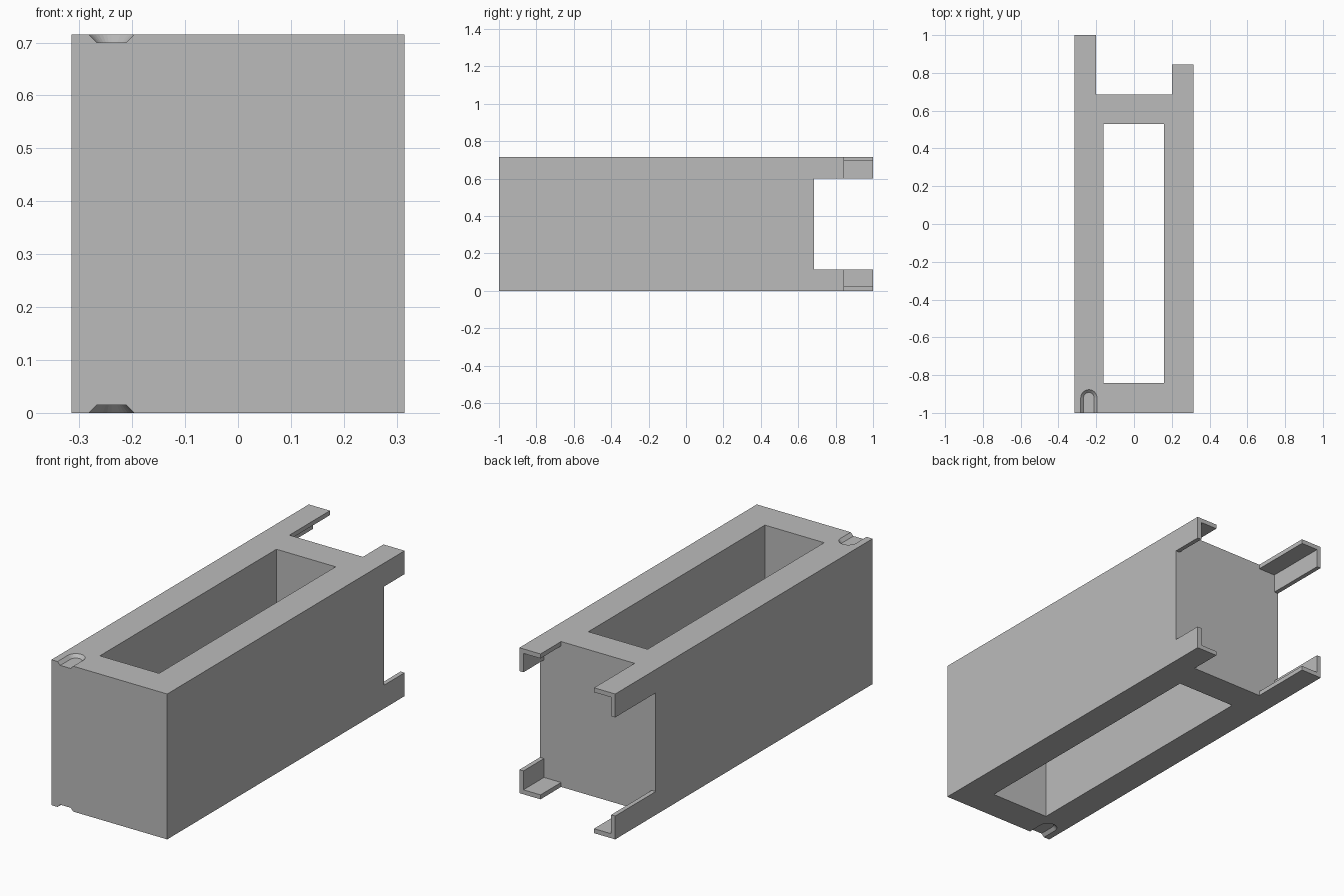
import bpy, bmesh, math
from mathutils import Vector

cube = bpy.data.objects.get("Cube")
if cube:
    bpy.data.objects.remove(cube, do_unlink=True)

HALF_W, HEIGHT, BACK = 0.315, 0.715, 0.685
WALL = 0.022          # thickness of the angle brackets
FLANGE = 0.115        # width of each bracket leg

grey = bpy.data.materials.new("plain grey")
grey.use_nodes = True
grey.diffuse_color = (0.5, 0.5, 0.5, 1)
grey.node_tree.nodes["Principled BSDF"].inputs["Base Color"].default_value = (0.5, 0.5, 0.5, 1)


def loft(name, lower, upper):
    """Closed solid between two matching rings of points."""
    bm = bmesh.new()
    a = [bm.verts.new(p) for p in lower]
    b = [bm.verts.new(p) for p in upper]
    bm.faces.new(a)
    bm.faces.new(b)
    for i in range(len(a)):
        j = (i + 1) % len(a)
        bm.faces.new((a[i], a[j], b[j], b[i]))
    bmesh.ops.recalc_face_normals(bm, faces=bm.faces)
    mesh = bpy.data.meshes.new(name)
    bm.to_mesh(mesh)
    bm.free()
    mesh.materials.append(grey)
    obj = bpy.data.objects.new(name, mesh)
    bpy.context.collection.objects.link(obj)
    return obj


def block(name, x0, x1, y0, y1, z0, z1):
    ring = [(x0, y0), (x1, y0), (x1, y1), (x0, y1)]
    return loft(name, [(x, y, z0) for x, y in ring], [(x, y, z1) for x, y in ring])


def cut(target, cutter):
    mod = target.modifiers.new("cut", "BOOLEAN")
    mod.operation = "DIFFERENCE"
    mod.solver = "EXACT"
    mod.object = cutter
    cutter.hide_render = True
    bpy.context.view_layer.objects.active = target
    bpy.ops.object.modifier_apply(modifier=mod.name)
    bpy.data.objects.remove(cutter, do_unlink=True)


def slot_ring(radius, z, cx=-0.239, cy=-0.92, steps=16):
    """U outline, round at the back and open through the front."""
    arc = [(cx + radius * math.cos(math.pi * i / steps),
            cy + radius * math.sin(math.pi * i / steps), z) for i in range(steps + 1)]
    return arc + [(cx - radius, -1.1, z), (cx + radius, -1.1, z)]


# Main body with a rectangular opening right through it
body = block("body", -HALF_W, HALF_W, -1, BACK, 0, HEIGHT)
cut(body, block("opening_cutter", -0.162, 0.16, -0.842, 0.53, -0.1, HEIGHT + 0.1))

# Tapered notch in the front corner, top and bottom
for surface, inward in ((HEIGHT, -1), (0, 1)):
    depth = 0.015
    floor = slot_ring(0.028, surface + inward * depth)
    mouth = slot_ring(0.058, surface - inward * depth)
    cut(body, loft("notch_cutter", floor, mouth))

# Angle brackets behind the four long edges: long on the right, short on the left
for side, label, end in ((-1, "right", 1.0), (1, "left", 0.845)):
    for top, level in ((True, "upper"), (False, "lower")):
        profile = [(0, 0), (FLANGE, 0), (FLANGE, WALL), (WALL, WALL),
                   (WALL, FLANGE), (0, FLANGE)]
        ring = [(side * (HALF_W - u), HEIGHT - v if top else v) for u, v in profile]
        loft(f"{level}_{label}_bracket", [(x, BACK, z) for x, z in ring],
             [(x, end, z) for x, z in ring])
